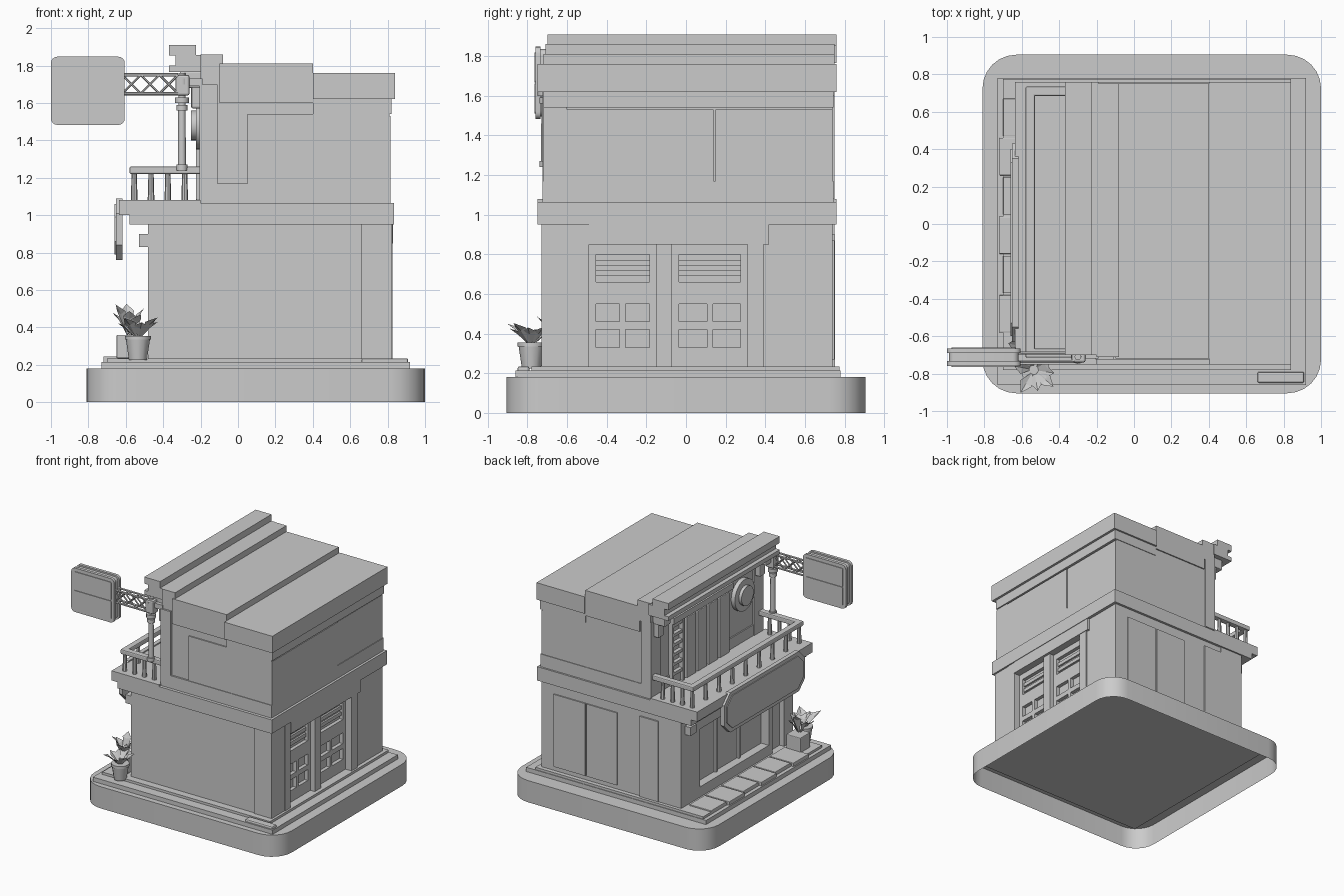
import bpy, bmesh, math, random
from mathutils import Vector, Matrix

random.seed(4)
default_cube = bpy.data.objects.get("Cube")
if default_cube:
    bpy.data.objects.remove(default_cube, do_unlink=True)

# One plain colour for the whole model
clay = bpy.data.materials.new("light_grey")
clay.use_nodes = True
GREY = (0.6, 0.6, 0.6, 1)
clay.diffuse_color = GREY
clay.node_tree.nodes["Principled BSDF"].inputs["Base Color"].default_value = GREY

# Spans shared by many parts
WALL_Y, TRIM_Y, UPPER_Y = (-.72, .74), (-.75, .76), (-.71, .74)
GROUND, EAVES, DECK, UPPER = .235, .95, 1.08, 1.17
SHOP_X, DOOR_X = (-.48, -.41), (.7, .81)


def finish(name, bm, matrix=Matrix(), smooth=False):
    mesh = bpy.data.meshes.new(name)
    bmesh.ops.recalc_face_normals(bm, faces=bm.faces)
    bm.transform(matrix)
    bm.to_mesh(mesh)
    bm.free()
    mesh.materials.append(clay)
    obj = bpy.data.objects.new(name, mesh)
    bpy.context.collection.objects.link(obj)
    if smooth:
        bpy.ops.object.select_all(action="DESELECT")
        obj.select_set(True)
        bpy.context.view_layer.objects.active = obj
        bpy.ops.object.shade_smooth_by_angle(angle=math.radians(40))
    return obj


def box(name, xs, ys, zs, bevel=0):
    bm = bmesh.new()
    bmesh.ops.create_cube(bm, size=1)
    for v in bm.verts:
        for axis, span in enumerate((xs, ys, zs)):
            v.co[axis] = span[v.co[axis] > 0]
    obj = finish(name, bm)
    if bevel:
        mod = obj.modifiers.new("soft_edges", "BEVEL")
        mod.width, mod.segments = bevel, 2
    return obj


def rod(name, start, end, radius, top_radius=None, sides=8):
    start, end = Vector(start), Vector(end)
    along = end - start
    bm = bmesh.new()
    bmesh.ops.create_cone(bm, cap_ends=True, segments=sides, radius1=radius,
                          radius2=radius if top_radius is None else top_radius,
                          depth=along.length)
    turn = along.to_track_quat("Z", "Y").to_matrix().to_4x4()
    return finish(name, bm, Matrix.Translation((start + end) / 2) @ turn, sides > 6)


def plate(name, centre, width, height, depth, radius, steps, turn=Matrix(), hollow=False):
    """Rounded rectangle extruded along its own z."""
    bm = bmesh.new()
    points = []
    for quarter, (sx, sy) in enumerate(((1, 1), (-1, 1), (-1, -1), (1, -1))):
        for step in range(steps + 1):
            a = math.pi / 2 * (quarter + step / steps)
            points.append((sx * (width / 2 - radius) + radius * math.cos(a),
                           sy * (height / 2 - radius) + radius * math.sin(a), -depth / 2))
    bottom = bm.faces.new([bm.verts.new(p) for p in points])
    new = bmesh.ops.extrude_face_region(bm, geom=[bottom], use_keep_orig=True)["geom"]
    bmesh.ops.translate(bm, vec=(0, 0, depth),
                        verts=[v for v in new if isinstance(v, bmesh.types.BMVert)])
    if hollow:
        bmesh.ops.delete(bm, geom=[bottom], context="FACES_ONLY")
    return finish(name, bm, Matrix.Translation(centre) @ turn, steps > 2)


def plant(name, centre, height, count, reach):
    bm = bmesh.new()
    for i in range(count):
        a = math.tau * i / count + random.uniform(-.3, .3)
        out, side = Vector((math.cos(a), math.sin(a), 0)), Vector((-math.sin(a), math.cos(a), 0))
        length, up = reach * random.uniform(.7, 1), height * random.uniform(.6, 1)
        root = bm.verts.new(out * .01)
        mid = out * length * .6 + Vector((0, 0, up * .8))
        fold = bm.verts.new(mid - Vector((0, 0, .015)))
        left, right = (bm.verts.new(mid + side * s) for s in (.035, -.035))
        tip = bm.verts.new(out * length + Vector((0, 0, up)))
        for edge in (left, right):
            bm.faces.new((root, edge, fold))
            bm.faces.new((fold, edge, tip))
    finish(name, bm, Matrix.Translation(centre))


# Base, open underneath, and paving
plate("base", (.095, 0, .09), 1.81, 1.81, .18, .18, 6, hollow=True)
box("plinth", (-.73, .92), (-.86, .78), (.17, .215))
box("floor_step", (-.7, .84), (-.78, .775), (.2, GROUND))
box("corner_curb", (.66, .91), (-.85, -.79), (.2, GROUND), .01)
for i in range(6):
    y = -.58 + i * .21
    box("paving_stone", (-.72 + .02 * (i % 2), -.5), (y, y + .2), (.2, .245), .004)

# Ground floor core and front wall trim
box("ground_floor", (SHOP_X[1], .74), WALL_Y, (GROUND, EAVES))
box("front_wall", (SHOP_X[0], .74), (WALL_Y[0], -.6), (GROUND, EAVES))
box("front_corner_pilaster", (.66, .82), (-.73, -.5), (GROUND, EAVES))

# Double garage doors on the right face
box("door_front_pier", DOOR_X, (WALL_Y[0], -.49), (GROUND, EAVES))
box("door_front_post", (.7, .825), (-.56, -.49), (GROUND, EAVES))
box("door_middle_post", DOOR_X, (-.15, -.07), (GROUND, EAVES))
box("door_back_post", (.7, .825), (.31, .39), (GROUND, EAVES))
box("door_back_pier", DOOR_X, (.31, WALL_Y[1]), (GROUND, EAVES))
box("door_lintel", (.7, .83), (-.49, .42), (.85, EAVES))
for y0, y1 in ((-.49, -.15), (-.07, .31)):
    face, inner = (.73, .77), (y0 + .035, y1 - .035)
    for span in ((GROUND, .33), (.42, .46), (.55, .66), (.8, .86)):
        box("door_rail", face, (y0, y1), span)
    for span in ((y0, inner[0]), (inner[1], y1)):
        box("door_stile", face, span, (GROUND, .86))
    mid = (y0 + y1) / 2
    box("door_mullion", face, (mid - .015, mid + .015), (GROUND, .56))
    for z in (.69, .74):
        box("door_slat", (.73, .755), inner, (z, z + .03))

# Shop front on the left-hand street face
for span in ((.5, WALL_Y[1]), (-.45, -.4), (WALL_Y[0], -.62)):
    box("shop_column", SHOP_X, span, (GROUND, EAVES))
box("shop_lintel", SHOP_X, WALL_Y, (.8, EAVES))
box("shop_sill", SHOP_X, (-.4, .5), (GROUND, .32))
box("shop_door", (-.44, -.4), (-.6, -.47), (GROUND, .78))
for y in (-.1, .2):
    box("shop_mullion", (-.43, -.4), (y, y + .02), (.32, .8))
for y in (-.68, .66):
    box("column_bracket", (-.53, -.47), (y - .04, y + .04), (.83, .9))

# Shutters and service door on the back wall
for xs in ((.11, .39), (.4, .69)):
    box("back_shutter", xs, (.73, .75), (.27, .87))
box("back_door_trim", (-.27, -.1), (.73, .752), (GROUND, .9))
box("back_corner_pilaster", (-.48, -.27), (.72, .748), (GROUND, EAVES))

# Cornice between floors, with the balcony deck
box("floor_cornice", (-.58, .835), TRIM_Y, (EAVES, 1.065))
box("balcony_deck", (-.635, -.2), TRIM_Y, (1.0, DECK))
box("upper_plinth", (-.2, .815), (-.725, .745), (1.06, UPPER))

# Upper storey and stepped roof
box("upper_floor", (-.19, .8), UPPER_Y, (UPPER, 1.72))
box("front_wall_panel", (.05, .81), (-.72, -.6), (UPPER, 1.54))
box("side_wall_panel", (.7, .815), (-.72, .14), (UPPER, 1.53))
box("side_wall_panel_back", (.7, .81), (.15, .74), (UPPER, 1.53))
box("upper_band", (.4, .82), (-.72, .745), (1.54, 1.63))
box("low_roof", (.4, .84), TRIM_Y, (1.62, 1.76))
box("middle_roof", (-.1, .4), (-.72, .75), (1.6, 1.81))
box("roof_parapet", (-.2, -.08), (-.71, .75), (1.69, 1.86))
box("front_edge_pilaster", (-.205, -.11), (-.725, -.6), (DECK, 1.7))
box("back_edge_pilaster", (-.205, -.11), (.62, .75), (DECK, 1.7))
for part, xs, zs in (("top", (-.37, -.225), (1.855, 1.91)),
                     ("middle", (-.335, -.19), (1.8, 1.856)),
                     ("lower", (-.37, -.19), (1.765, 1.8))):
    box("street_cornice_" + part, xs, (-.7, .76), zs)
for y in (-.65, .68):
    box("cornice_bracket", (-.31, -.19), (y - .04, y + .04), (1.68, 1.77), .01)
    box("bracket_foot", (-.25, -.19), (y - .035, y + .035), (1.57, 1.69), .01)

# Balcony doors, lattice window and round ornament
for i in range(4):
    y = -.25 + i * .145
    box("balcony_door", (-.225, -.18), (y, y + .125), (DECK, 1.58), .006)
box("balcony_door_head", (-.24, -.18), (-.28, .5), (1.6, 1.65))
for i in range(6):
    z = DECK + .08 * (i + 1)
    box("lattice_bar", (-.22, -.18), (.35, .49), (z, z + .025))
for y in (.34, .48):
    box("lattice_post", (-.225, -.18), (y, y + .02), (DECK, 1.6))
rod("ornament_disc", (-.18, -.45, 1.48), (-.225, -.45, 1.48), .13, sides=24)
rod("ornament_boss", (-.2, -.45, 1.48), (-.25, -.45, 1.48), .08, sides=24)

# Balcony railing
RAIL_X, RAIL_Z, ENDS = -.555, (1.22, 1.26), (-.69, .71)
box("rail_long", (RAIL_X - .025, RAIL_X + .025), ENDS, RAIL_Z, .008)
spots = [(RAIL_X, ENDS[0] + (ENDS[1] - ENDS[0]) * i / 8) for i in range(9)]
for y in ENDS:
    box("rail_end", (RAIL_X - .025, -.19), (y - .025, y + .025), RAIL_Z, .008)
    spots += [(RAIL_X + .09 * i, y) for i in range(1, 4)]
for x, y in spots:
    rod("baluster", (x, y, DECK), (x, y, RAIL_Z[0]), .018, .014)

# Hanging shop board with cut corners, facing the street
FACE_STREET = Matrix.Rotation(math.pi / 2, 4, "Z") @ Matrix.Rotation(math.pi / 2, 4, "X")
plate("shop_board", (-.635, -.1, .925), 1.06, .33, .035, .08, 1, FACE_STREET)
plate("shop_board_face", (-.655, -.1, .925), 1, .27, .008, .07, 1, FACE_STREET)

# Post, truss arm and projecting sign
POST = (-.3, -.71)
rod("sign_post", (*POST, 1.24), (*POST, 1.76), .022, .018, 12)
for z, r in ((1.24, .03), (1.56, .03), (1.6, .038), (1.7, .035)):
    rod("post_collar", (*POST, z), (*POST, z + .03), r, sides=12)
box("post_head", (-.335, -.26), (-.74, -.67), (1.64, 1.75), .01)
box("post_wall_tie", (-.28, -.19), (-.72, -.68), (1.69, 1.73))
LOW, HIGH, ARM = 1.65, 1.75, (-.62, -.32)
for y in (-.735, -.69):
    for z in (LOW, HIGH):
        rod("truss_chord", (ARM[0], y, z), (ARM[1], y, z), .009, sides=6)
    for i in range(3):
        x = ARM[0] + .1 * i
        rod("truss_brace", (x, y, LOW), (x + .1, y, HIGH), .006, sides=6)
        rod("truss_brace", (x, y, HIGH), (x + .1, y, LOW), .006, sides=6)
UPRIGHT = Matrix.Rotation(math.pi / 2, 4, "X")
SIGN = (-.803, -.712, 1.665)
plate("sign_core", SIGN, .37, .34, .06, .03, 4, UPRIGHT)
for side in (-1, 1):
    rim = Vector(SIGN) + Vector((0, .034 * side, 0))
    plate("sign_rim", rim, .395, .365, .025, .035, 4, UPRIGHT)
    for half in (-1, 1):
        spot = rim + Vector((0, .014 * side, .078 * half))
        plate("sign_panel", spot, .345, .152, .008, .01, 2, UPRIGHT)

# Potted plants by the corner
rod("plant_pot", (-.535, -.78, .225), (-.535, -.78, .34), .048, .065, 12)
rod("plant_pot_rim", (-.535, -.78, .335), (-.535, -.78, .355), .07, sides=12)
plant("pot_leaves", (-.535, -.78, .34), .12, 8, .15)
box("planter_box", (-.65, -.52), (-.7, -.57), (GROUND, .36), .006)
plant("planter_leaves", (-.58, -.66, .35), .18, 7, .11)
